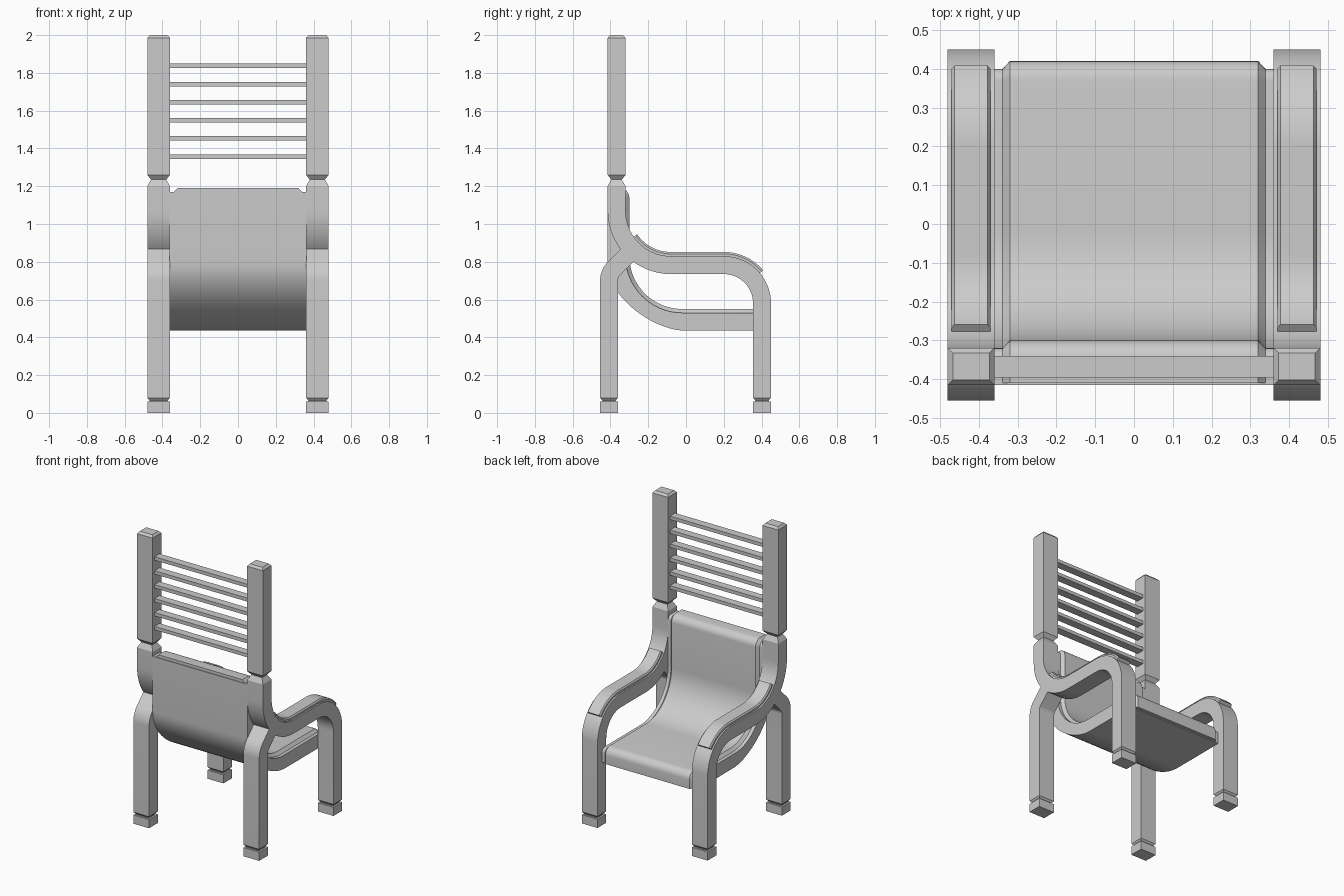
import bpy, bmesh, math
from mathutils import Vector

if "Cube" in bpy.data.objects:
    bpy.data.objects.remove(bpy.data.objects["Cube"])


def finish(name, bm):
    bmesh.ops.recalc_face_normals(bm, faces=bm.faces)
    me = bpy.data.meshes.new(name)
    bm.to_mesh(me)
    bm.free()
    ob = bpy.data.objects.new(name, me)
    bpy.context.collection.objects.link(ob)
    bpy.ops.object.select_all(action='DESELECT')
    ob.select_set(True)
    bpy.context.view_layer.objects.active = ob
    bpy.ops.object.shade_smooth_by_angle(angle=math.radians(25))
    return ob


def arc(cy, cz, r, a0, a1, n=16):
    angles = [math.radians(a0 + (a1 - a0) * i / n) for i in range(n + 1)]
    return [(cy + r * math.cos(a), cz + r * math.sin(a)) for a in angles]


def sweep(name, path, section, x=0.0):
    """Sweep (x, offset) section along (y, z[, inset]) path."""
    bm = bmesh.new()
    pts = [Vector(p[:2]) for p in path]
    rings = []
    for i, p in enumerate(pts):
        t = Vector((0, 0))
        if i > 0:
            t += (p - pts[i - 1]).normalized()
        if i < len(pts) - 1:
            t += (pts[i + 1] - p).normalized()
        t.normalize()
        n = Vector((-t.y, t.x))
        d = path[i][2] if len(path[i]) > 2 else 0
        ring = []
        for sx, so in section:
            q = p + n * (so - math.copysign(d, so))
            ring.append(bm.verts.new((x + sx - math.copysign(d, sx), q.x, q.y)))
        rings.append(ring)
    k = len(section)
    for a, b in zip(rings, rings[1:]):
        for j in range(k):
            bm.faces.new((a[j], a[(j + 1) % k], b[(j + 1) % k], b[j]))
    bm.faces.new(rings[0])
    bm.faces.new(rings[-1])
    return finish(name, bm)


def foot(y):
    return [(y, 0.08), (y, 0.066, 0.012), (y, 0.06, 0.012), (y, 0.06), (y, 0)]


HX, HT = 0.06, 0.0475
BAR = [(-HX, -HT), (HX, -HT), (HX, HT), (-HX, HT)]
PAD = [(-0.05, -0.005), (0.05, -0.005), (0.05, 0.012),
       (0.043, 0.022), (-0.043, 0.022), (-0.05, 0.012)]
BACK = -0.3675

for side, x in (("left", -0.42), ("right", 0.42)):
    # upper back post with bevelled cap and tapered neck
    sweep(side + "_back_post", [(BACK, 2.0, 0.013), (BACK, 1.985), (BACK, 1.26),
                                (BACK, 1.235, 0.02)], BAR, x)
    # one bent bar: lower back, armrest and far leg
    sweep(side + "_arm_and_leg",
          [(BACK, 1.235, 0.02), (BACK, 1.2)] + arc(-0.08, 1.07, 0.2875, 180, 270)
          + arc(0.2, 0.58, 0.2025, 90, 0) + foot(0.4025), BAR, x)
    # leg below the backrest, leaning into the arm
    sweep(side + "_back_leg", [(-0.31, 0.835)] + arc(-0.315, 0.70, 0.0925, 135, 180, 10)
          + foot(-0.4075), BAR, x)
    # armrest pad
    sweep(side + "_arm_pad", arc(-0.08, 1.07, 0.24, 215, 270)
          + arc(0.2, 0.58, 0.25, 90, 40), PAD, x)

# backrest slats
for i in range(6):
    bm = bmesh.new()
    bmesh.ops.create_cube(bm, size=1)
    bmesh.ops.scale(bm, vec=(0.74, 0.055, 0.024), verts=bm.verts)
    bmesh.ops.translate(bm, vec=(0, BACK, 1.357 + i * 0.096), verts=bm.verts)
    finish("back_slat_%d" % (i + 1), bm)

# curved seat shell: padded inner side and smooth outer side
inner = ([(-0.41, 1.17)] + arc(-0.35, 1.14, 0.03, 90, 0, 6)
         + arc(-0.02, 0.83, 0.30, 180, 270, 20)
         + arc(0.37, 0.50, 0.03, 90, 0, 6) + [(0.40, 0.44)])
ctrl = [Vector(p) for p in ((0, 0.435), (-0.17, 0.435), (-0.415, 0.61), (-0.415, 0.79))]
outer = [(0.40, 0.435)]
for i in range(21):
    t = i / 20
    w = ((1 - t) ** 3, 3 * t * (1 - t) ** 2, 3 * t * t * (1 - t), t ** 3)
    outer.append(tuple(sum((c * f for c, f in zip(ctrl, w)), Vector((0, 0)))))
outer.append((-0.415, 1.17))

bm = bmesh.new()
face = bm.faces.new([bm.verts.new((-0.362, y, z)) for y, z in inner + outer])
res = bmesh.ops.extrude_face_region(bm, geom=[face])
bmesh.ops.translate(bm, vec=(0.724, 0, 0),
                    verts=[v for v in res["geom"] if isinstance(v, bmesh.types.BMVert)])
finish("seat_shell", bm)

# seat cushion with chamfered side edges, wrapping both shell ends
sweep("seat_cushion", inner, [(-0.342, -0.004), (0.342, -0.004), (0.32, 0.02), (-0.32, 0.02)])
